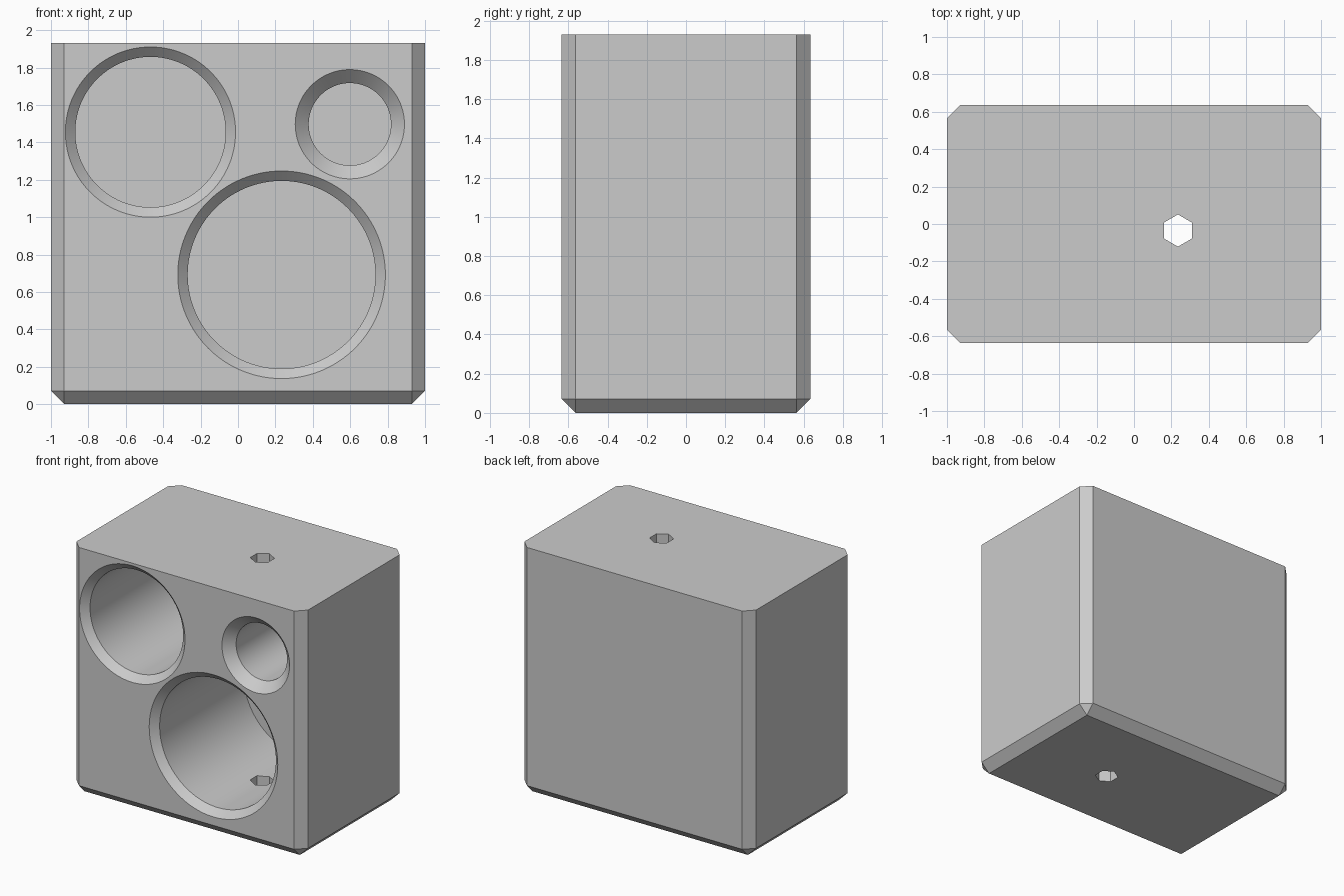
import bpy, bmesh
from math import cos, sin, pi, radians
from mathutils import Matrix

if "Cube" in bpy.data.objects:
    bpy.data.objects.remove(bpy.data.objects["Cube"], do_unlink=True)

WIDTH, DEPTH, HEIGHT = 2.0, 1.27, 1.93
CHAMFER = 0.071
FRONT = -DEPTH / 2
POCKET_DEPTH = 1.09


def make_object(name, bm):
    bmesh.ops.recalc_face_normals(bm, faces=bm.faces)
    mesh = bpy.data.meshes.new(name)
    bm.to_mesh(mesh)
    bm.free()
    obj = bpy.data.objects.new(name, mesh)
    bpy.context.collection.objects.link(obj)
    return obj


def lathe(name, profile, sides, matrix):
    """Closed solid of revolution about local z from (radius, height) pairs."""
    bm = bmesh.new()
    rings = [[bm.verts.new((r * sin(2 * pi * i / sides), r * cos(2 * pi * i / sides), h))
              for i in range(sides)] for r, h in profile]
    for a, b in zip(rings, rings[1:]):
        for i in range(sides):
            j = (i + 1) % sides
            bm.faces.new((a[i], a[j], b[j], b[i]))
    bm.faces.new(rings[0])
    bm.faces.new(rings[-1])
    bm.transform(matrix)
    obj = make_object(name, bm)
    obj.hide_render = True
    return obj


# Block with chamfered vertical and bottom edges, sharp top rim
bm = bmesh.new()
bmesh.ops.create_cube(bm, size=1)
bm.transform(Matrix.Translation((0, 0, HEIGHT / 2)) @ Matrix.Diagonal((WIDTH, DEPTH, HEIGHT, 1)))
edges = [e for e in bm.edges if min(v.co.z for v in e.verts) < HEIGHT / 2]
bmesh.ops.bevel(bm, geom=edges, offset=CHAMFER, offset_type='OFFSET',
                segments=1, affect='EDGES')
block = make_object("holder_block", bm)

# Round blind pockets with countersunk mouths: x, z, radius, countersink
cutters = []
for name, x, z, r, sink in (("upper_right_pocket", -0.468, 1.455, 0.402, 0.053),
                            ("upper_left_pocket", 0.598, 1.497, 0.22, 0.072),
                            ("lower_pocket", 0.233, 0.692, 0.502, 0.053)):
    profile = [(r + sink + 0.02, -0.02), (r, sink), (r, POCKET_DEPTH)]
    to_front = Matrix.Translation((x, FRONT, z)) @ Matrix.Rotation(-pi / 2, 4, 'X')
    cutters.append(lathe(name, profile, 128, to_front))

# Hexagonal hole through the full height
cutters.append(lathe("hex_hole", [(0.086, -0.1), (0.086, HEIGHT + 0.1)], 6,
                     Matrix.Translation((0.235, -0.035, 0))))

for cutter in cutters:
    mod = block.modifiers.new(cutter.name, 'BOOLEAN')
    mod.operation = 'DIFFERENCE'
    mod.solver = 'EXACT'
    mod.object = cutter

# Bake the cuts and remove the cutters
bpy.context.view_layer.update()
baked = bpy.data.meshes.new_from_object(
    block.evaluated_get(bpy.context.evaluated_depsgraph_get()))
block.modifiers.clear()
block.data = baked
for cutter in cutters:
    bpy.data.objects.remove(cutter, do_unlink=True)

# Single grey finish
grey = bpy.data.materials.new("plain_grey")
grey.use_nodes = True
grey.diffuse_color = (0.6, 0.6, 0.6, 1)
grey.node_tree.nodes["Principled BSDF"].inputs["Base Color"].default_value = (0.6, 0.6, 0.6, 1)
block.data.materials.clear()
block.data.materials.append(grey)

# Smooth pocket walls, crisp chamfers
bpy.ops.object.select_all(action='DESELECT')
block.select_set(True)
bpy.context.view_layer.objects.active = block
bpy.ops.object.shade_smooth_by_angle(angle=radians(25))
